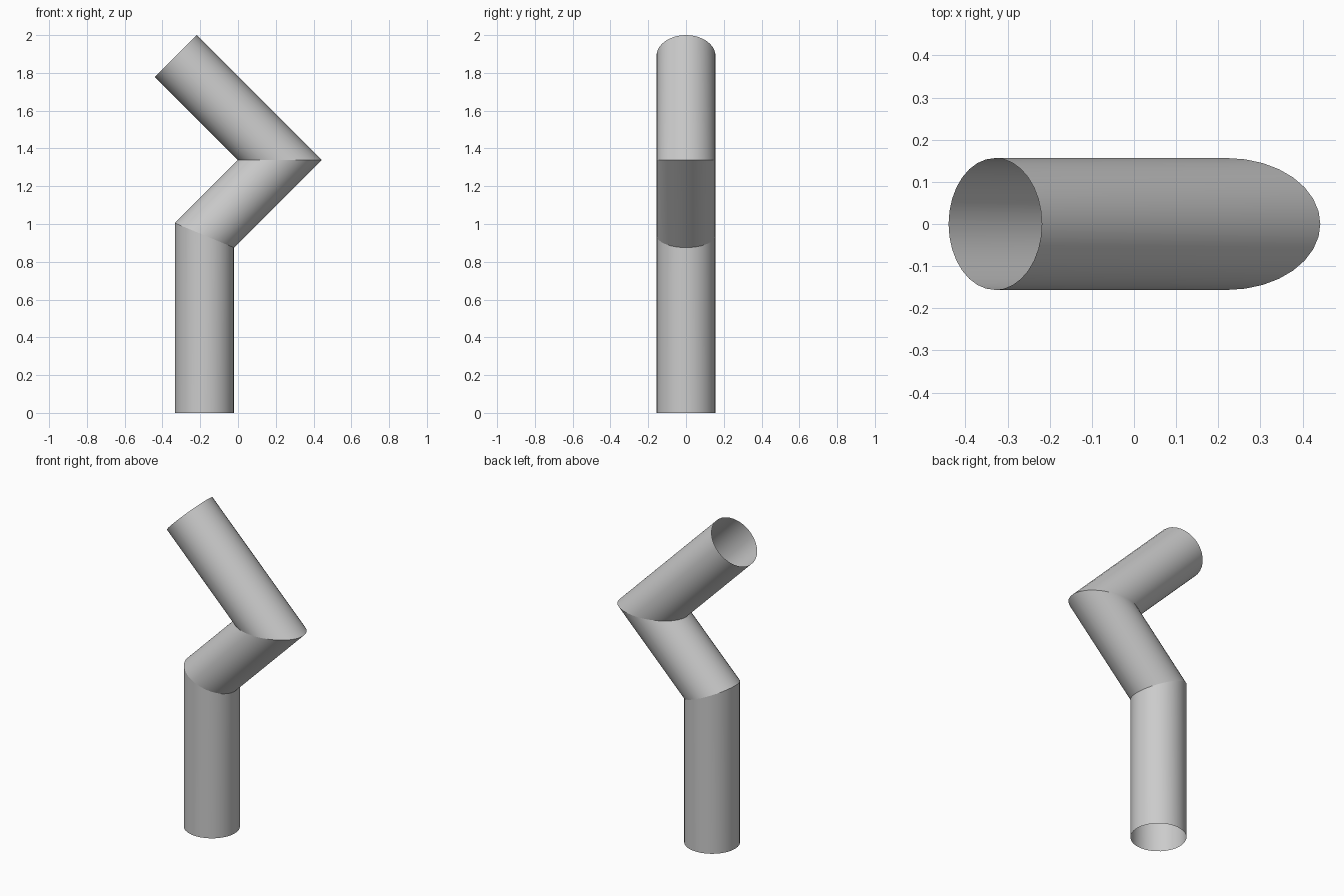
import bpy, bmesh, math
from mathutils import Vector

if "Cube" in bpy.data.objects:
    bpy.data.objects.remove(bpy.data.objects["Cube"])

RADIUS = 0.1565
SIDES = 32
S = math.sqrt(0.5)

# Each ring: centre of the cut and its in-plane axis (mitres are stretched)
rings = [
    (Vector((-0.178, 0, 0.0)), Vector((1, 0, 0))),
    (Vector((-0.178, 0, 0.94)), Vector((1, 0, -math.tan(math.pi / 8)))),
    (Vector((0.221, 0, 1.339)), Vector((1 / S, 0, 0))),
    (Vector((-0.3295, 0, 1.8895)), Vector((S, 0, S))),
]

bm = bmesh.new()
loops = []
for centre, axis in rings:
    loop = []
    for i in range(SIDES):
        a = 2 * math.pi * i / SIDES
        offset = axis * math.cos(a) + Vector((0, math.sin(a), 0))
        loop.append(bm.verts.new(centre + offset * RADIUS))
    loops.append(loop)

# Tube walls, open at both ends
for low, high in zip(loops, loops[1:]):
    for i in range(SIDES):
        j = (i + 1) % SIDES
        bm.faces.new((low[i], low[j], high[j], high[i])).smooth = True

# Crisp mitre joints
for loop in loops:
    for i in range(SIDES):
        bm.edges.get((loop[i], loop[(i + 1) % SIDES])).smooth = False

mesh = bpy.data.meshes.new("bent_pipe")
bm.to_mesh(mesh)
bm.free()
pipe = bpy.data.objects.new("bent_pipe", mesh)
bpy.context.collection.objects.link(pipe)
